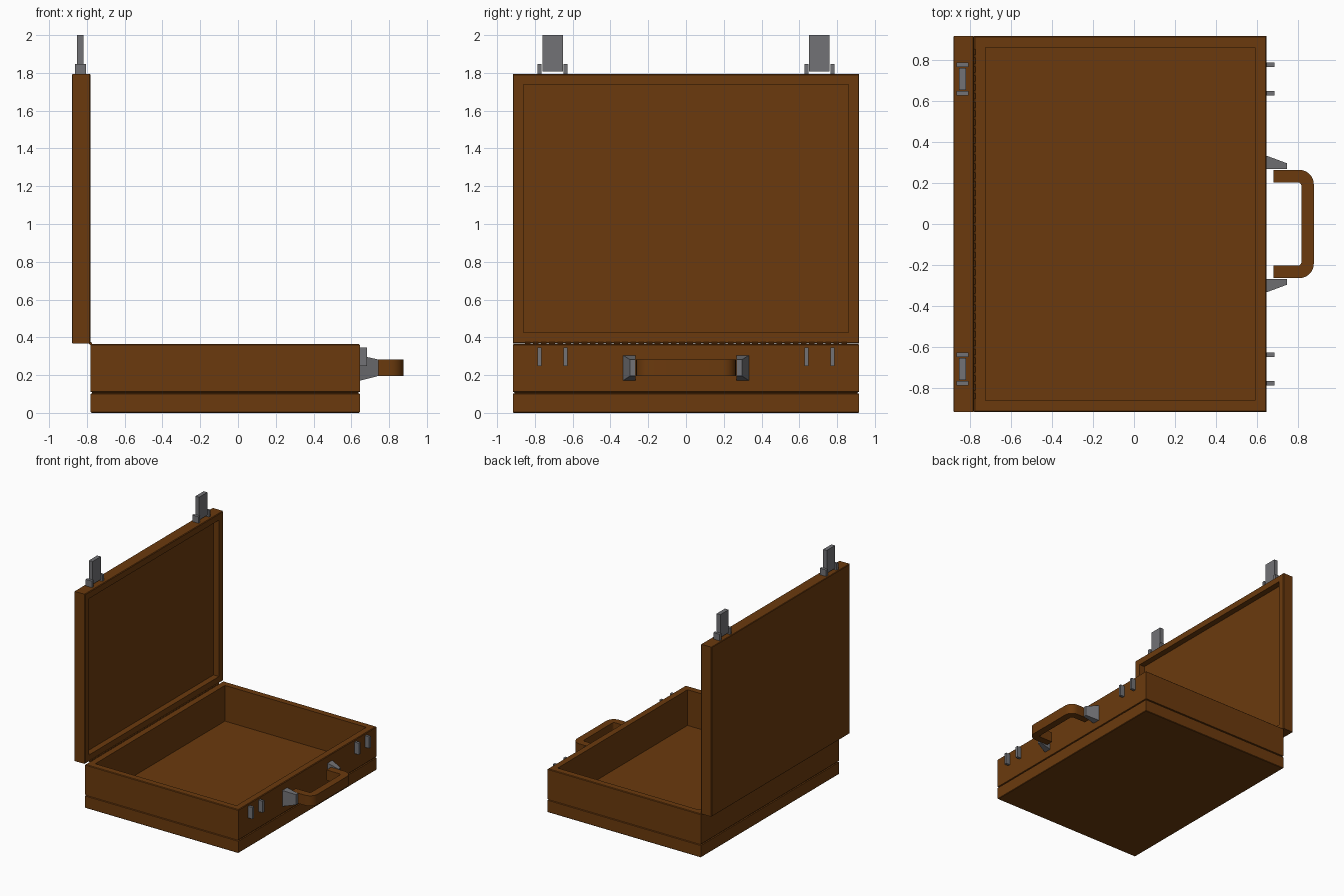
import bpy, bmesh, math
from mathutils import Matrix, Vector

cube = bpy.data.objects.get("Cube")
if cube:
    bpy.data.objects.remove(cube, do_unlink=True)


def material(name, rgb):
    m = bpy.data.materials.new(name)
    m.use_nodes = True
    m.diffuse_color = (*rgb, 1)
    m.node_tree.nodes["Principled BSDF"].inputs["Base Color"].default_value = (*rgb, 1)
    return m


leather = material("brown leather", (0.147, 0.042, 0.004))
metal = material("grey metal", (0.17, 0.17, 0.18))


def finish(name, bm, mat, smooth=False):
    bmesh.ops.recalc_face_normals(bm, faces=bm.faces)
    mesh = bpy.data.meshes.new(name)
    bm.to_mesh(mesh)
    bm.free()
    mesh.materials.append(mat)
    ob = bpy.data.objects.new(name, mesh)
    bpy.context.collection.objects.link(ob)
    if smooth:
        bpy.ops.object.select_all(action="DESELECT")
        ob.select_set(True)
        bpy.context.view_layer.objects.active = ob
        bpy.ops.object.shade_smooth_by_angle(angle=math.radians(35))
    return ob


def loft(rings):
    """Skin closed rings of points and cap both ends."""
    bm = bmesh.new()
    loops = [[bm.verts.new(p) for p in ring] for ring in rings]
    for a, b in zip(loops, loops[1:]):
        for i in range(len(a)):
            j = (i + 1) % len(a)
            bm.faces.new((a[i], a[j], b[j], b[i]))
    bm.faces.new(loops[0])
    bm.faces.new(loops[-1])
    return bm


def rect(x0, x1, y0, y1, z):
    return [(x0, y0, z), (x1, y0, z), (x1, y1, z), (x0, y1, z)]


def box(name, x0, x1, y0, y1, z0, z1, mat):
    return finish(name, loft([rect(x0, x1, y0, y1, z0), rect(x0, x1, y0, y1, z1)]), mat)


# Open trays: each profile step is (inset from the outline, height)
HX, HY, WALL = 0.7125, 0.917, 0.056


def tray(profile):
    return loft([rect(-HX + i, HX - i, -HY + i, HY - i, z) for i, z in profile])


# Base with a seam groove around its sides
base = tray([(0.004, 0), (0, 0.004), (0, 0.101), (0.008, 0.104), (0.008, 0.109),
             (0, 0.112), (0, 0.36), (0.005, 0.365), (WALL, 0.365), (WALL, 0.065)])
base.transform(Matrix.Translation((-0.0675, 0, 0)))
finish("case_base", base, leather)

# Lid standing upright, hollow side towards the base
lid = tray([(0.004, 0), (0, 0.004), (0, 0.095), (0.005, 0.1), (WALL, 0.1), (WALL, 0.05)])
lid.transform(Matrix.Translation((-0.88, 0, 1.081)) @ Matrix.Rotation(math.pi / 2, 4, "Y"))
finish("case_lid", lid, leather)

# Row of hinge knuckles where lid meets base
hinge = bmesh.new()
COUNT = 40
for k in range(COUNT):
    y = -0.86 + 1.72 * (k + 0.5) / COUNT
    bmesh.ops.create_cone(
        hinge, cap_ends=True, segments=8, radius1=0.008, radius2=0.008, depth=0.03,
        matrix=Matrix.Translation((-0.78, y, 0.367)) @ Matrix.Rotation(math.pi / 2, 4, "X"))
finish("hinge_knuckles", hinge, leather, smooth=True)

# Latches on the lid, catches on the base, and handle mounts, on both sides
for side, s in (("left", 1), ("right", -1)):
    box(side + "_latch_plate", -0.852, -0.818, s * 0.652, s * 0.761, 1.808, 2.0, metal)
    for part, y in (("inner", 0.627), ("outer", 0.765)):
        ya, yb = s * y, s * (y + 0.022)
        box(f"{side}_{part}_latch_bracket", -0.864, -0.806, ya, yb, 1.79, 1.848, metal)
        box(f"{side}_{part}_catch", 0.64, 0.684, ya, yb, 0.248, 0.345, metal)

    def mount_ring(x, y, z0, z1):
        return [(x, s * 0.268, z0), (x, s * y, z0), (x, s * y, z1), (x, s * 0.268, z1)]

    finish(side + "_handle_mount",
           loft([mount_ring(0.643, 0.334, 0.17, 0.305), mount_ring(0.745, 0.296, 0.196, 0.282)]),
           metal)


# Handle: flat strap swept around a U with rounded corners
def strap_points(x_end, y_side, radius):
    half = []
    for k in range(7):
        a = math.radians(90 - 15 * k)
        half.append((x_end - radius + radius * math.cos(a),
                     y_side - radius + radius * math.sin(a)))
    half.insert(0, (0.68, y_side))
    return half + [(x, -y) for x, y in reversed(half)]


outer = strap_points(0.876, 0.264, 0.07)
inner = strap_points(0.816, 0.203, 0.018)
sections = [[(ox, oy, 0.196), (ix, iy, 0.196), (ix, iy, 0.282), (ox, oy, 0.282)]
            for (ox, oy), (ix, iy) in zip(outer, inner)]
finish("handle", loft(sections), leather, smooth=True)
